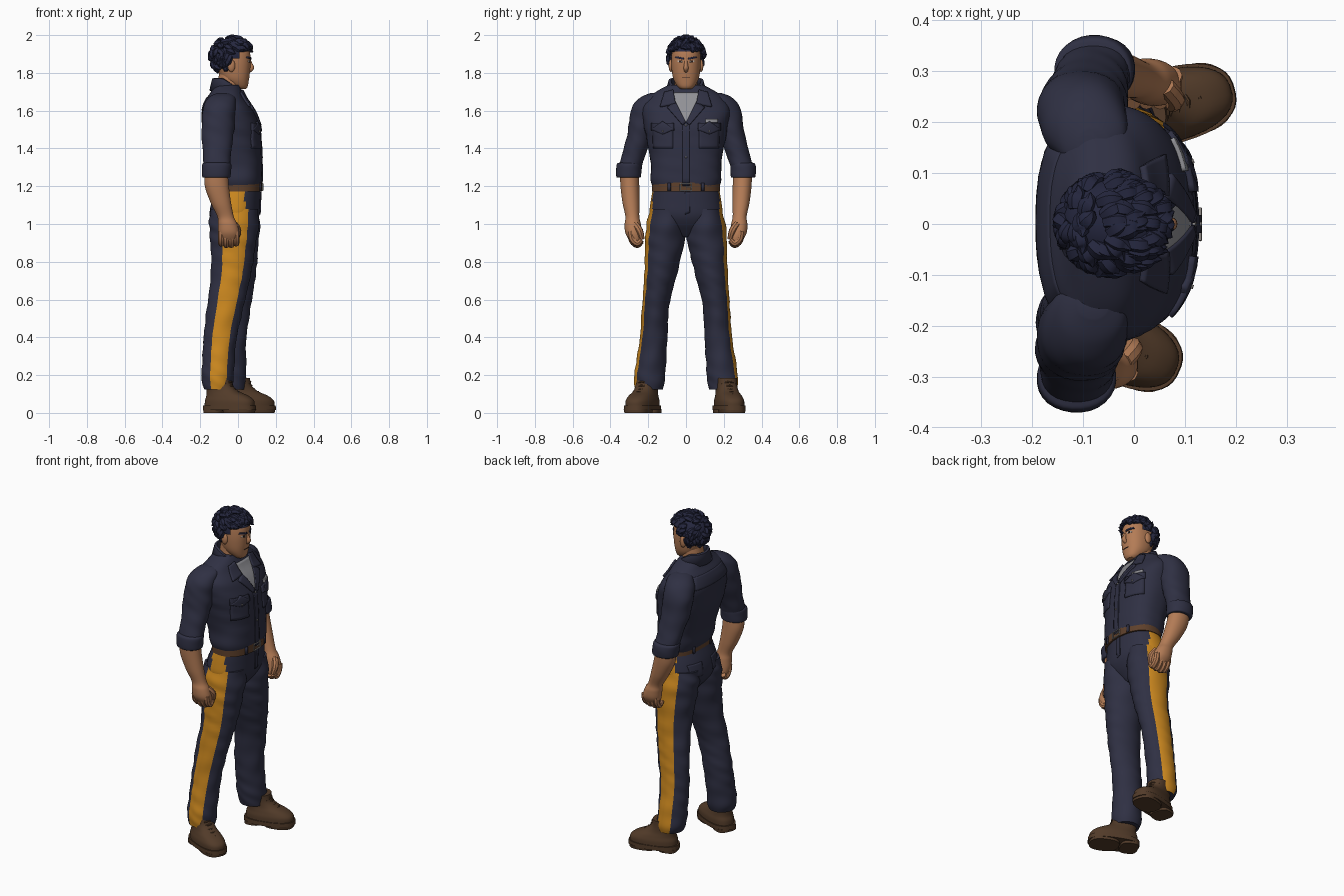
import bpy, bmesh, math, random
from mathutils import Vector
from mathutils.bvhtree import BVHTree

random.seed(4)
old = bpy.data.objects.get("Cube")
if old:
    bpy.data.objects.remove(old)
made = []


def material(name, code):
    srgb = [int(code[i:i + 2], 16) / 255 for i in (0, 2, 4)]
    col = [c / 12.92 if c < .04045 else ((c + .055) / 1.055) ** 2.4 for c in srgb] + [1]
    m = bpy.data.materials.new(name)
    m.use_nodes = True
    m.diffuse_color = col
    node = next(n for n in m.node_tree.nodes if n.type == 'BSDF_PRINCIPLED')
    node.inputs["Base Color"].default_value = col
    node.inputs["Roughness"].default_value = .8
    return m


NAVY = material("navy cloth", "2F3043")
HAIR = material("blue black hair", "25273F")
SKIN = material("skin", "B47C56")
BOOT = material("boot brown", "523B29")
BELT = material("belt leather", "5E402B")
GOLD = material("stripe gold", "CC881F")
GREY = material("grey undershirt", "919196")
METAL = material("metal", "8C8884")
WHITE = material("eye white", "C8BEB4")
DARK = material("dark line", "30221F")


def add(name, bm, mats):
    me = bpy.data.meshes.new(name)
    bm.to_mesh(me)
    bm.free()
    for m in mats:
        me.materials.append(m)
    ob = bpy.data.objects.new(name, me)
    bpy.context.collection.objects.link(ob)
    made.append(ob)
    return ob


def spline(pts, sub):
    """Catmull-Rom through tuples of any length."""
    out = []
    for i in range(len(pts) - 1):
        a, b, c, d = (pts[max(0, min(len(pts) - 1, i + k))] for k in (-1, 0, 1, 2))
        for j in range(sub):
            t = j / sub
            out.append([.5 * (2 * q + (r - p) * t + (2 * p - 5 * q + 4 * r - s) * t * t
                              + (3 * q - p - 3 * r + s) * t ** 3) for p, q, r, s in zip(a, b, c, d)])
    return out + [list(pts[-1])]


def loft(name, rings, mats, segs=32, p=2.2, sub=5, fold=0, rule=None):
    """Skin over level rings (x, y, z, rx, ry); fold adds cloth creases."""
    bm = bmesh.new()
    rows = []
    for x, y, z, rx, ry in spline(rings, sub):
        row = []
        for k in range(segs):
            a = math.tau * (k + .5) / segs
            c, s = math.cos(a), math.sin(a)
            w = 1 + fold * math.sin(58 * z + 2.5 * math.sin(a + 9 * z)) * math.sin(2 * a + 13 * z + 1)
            row.append(bm.verts.new((x + w * rx * math.copysign(abs(c) ** (2 / p), c),
                                     y + w * ry * math.copysign(abs(s) ** (2 / p), s), z)))
        rows.append(row)
    for r0, r1 in zip(rows, rows[1:]):
        for k in range(segs):
            f = bm.faces.new((r0[k], r0[(k + 1) % segs], r1[(k + 1) % segs], r1[k]))
            if rule:
                f.material_index = rule(math.tau * (k + 1) / segs, f.calc_center_median())
    bm.faces.new(rows[0])
    bm.faces.new(rows[-1])
    bmesh.ops.recalc_face_normals(bm, faces=bm.faces)
    return add(name, bm, mats)


def tubes(name, paths, mat, sides=2, sub=3):
    """Round strands through points (x, y, z, radius)."""
    cu = bpy.data.curves.new(name, 'CURVE')
    cu.dimensions, cu.bevel_depth, cu.bevel_resolution, cu.use_fill_caps = '3D', 1, sides, True
    for path in paths:
        pts = spline(path, sub)
        sp = cu.splines.new('POLY')
        sp.points.add(len(pts) - 1)
        for q, v in zip(sp.points, pts):
            q.co, q.radius = (*v[:3], 1), max(v[3], .0005)
    tmp = bpy.data.objects.new(name, cu)
    bpy.context.collection.objects.link(tmp)
    me = bpy.data.meshes.new_from_object(tmp.evaluated_get(bpy.context.evaluated_depsgraph_get()))
    bpy.data.objects.remove(tmp)
    bm = bmesh.new()
    bm.from_mesh(me)
    return add(name, bm, [mat])


def ball(name, loc, size, mat):
    bm = bmesh.new()
    bmesh.ops.create_uvsphere(bm, u_segments=20, v_segments=12, radius=1)
    for v in bm.verts:
        v.co = Vector(loc) + v.co * Vector(size)
    return add(name, bm, [mat])


def plate(name, tree, quad, lift, mat, side=1, n=8):
    """Thin patch with (y, z) corners, laid on a body from front or back."""
    bm = bmesh.new()
    a, b, c, d = (Vector(q) for q in quad)
    grid, x = [], 0
    for i in range(n + 1):
        for j in range(n + 1):
            u, v = i / n, j / n
            q = a.lerp(b, u).lerp(d.lerp(c, u), v)
            hit = tree.ray_cast(Vector((side, q.x, q.y)), Vector((-side, 0, 0)))[0]
            x = hit.x if hit else x
            grid.append(bm.verts.new((x + side * lift, q.x, q.y)))
    for i in range(n):
        for j in range(n):
            k = i * (n + 1) + j
            f = bm.faces.new((grid[k], grid[k + 1], grid[k + n + 2], grid[k + n + 1]))
            f.normal_update()
            if f.normal.x * side < 0:
                f.normal_flip()
    ob = add(name, bm, [mat])
    sol = ob.modifiers.new("thickness", 'SOLIDIFY')
    sol.thickness, sol.offset = lift + .003, -1


def tree_of(ob):
    return BVHTree.FromPolygons([v.co for v in ob.data.vertices], [p.vertices[:] for p in ob.data.polygons])


# Shirt body, neck and head
shirt = loft("shirt_body", [(.005, 0, 1.195, .118, .175), (0, 0, 1.24, .128, .187), (-.008, 0, 1.32, .134, .187),
             (-.028, 0, 1.43, .15, .205), (-.041, 0, 1.53, .152, .225), (-.056, 0, 1.61, .133, .232),
             (-.064, 0, 1.665, .104, .2), (-.06, 0, 1.70, .083, .158), (-.058, 0, 1.735, .066, .095)],
             [NAVY], 48, 2.45, fold=.012)
loft("neck", [(-.06, 0, 1.66, .066, .068), (-.05, 0, 1.73, .06, .062), (-.045, 0, 1.8, .055, .06)], [SKIN])
head = loft("head", [(.016, 0, 1.715, .026, .028), (.006, 0, 1.73, .046, .046), (-.012, 0, 1.765, .07, .066),
            (-.022, 0, 1.81, .086, .075), (-.029, 0, 1.865, .096, .078), (-.03, 0, 1.92, .09, .072),
            (-.03, 0, 1.95, .06, .05), (-.03, 0, 1.965, .02, .02)], [SKIN], 40, 2.25)
tubes("nose", [[(.058, 0, 1.872, .008), (.067, 0, 1.845, .01), (.073, 0, 1.826, .013), (.058, 0, 1.81, .01)]], SKIN, 4)
face, body = tree_of(head), tree_of(shirt)
plate("mouth", face, [(-.022, 1.772), (.022, 1.772), (.02, 1.776), (-.02, 1.776)], .002, DARK)
for s, tag in ((1, "left"), (-1, "right")):
    ball(tag + "_ear", (-.035, s * .08, 1.838), (.02, .012, .033), SKIN)
    plate(tag + "_eye", face, [(s * .018, 1.856), (s * .046, 1.857), (s * .045, 1.865), (s * .02, 1.864)], .002, WHITE)
    plate(tag + "_iris", face, [(s * .026, 1.855), (s * .037, 1.855), (s * .037, 1.866), (s * .026, 1.866)], .004, DARK)
    plate(tag + "_brow", face, [(s * .012, 1.87), (s * .058, 1.879), (s * .054, 1.888), (s * .012, 1.88)], .006, HAIR)

# Hair: cap with the face opened, covered in loose curved locks
centre, size = Vector((-.033, 0, 1.888)), Vector((.108, .091, .097))


def bare(p):
    return (p.x > .015 and p.z < 1.91) or (p.x > -.05 and p.z < 1.865) or p.z < 1.8


bm = bmesh.new()
bmesh.ops.create_uvsphere(bm, u_segments=32, v_segments=24, radius=1)
for v in bm.verts:
    v.co = centre + v.co * size
bmesh.ops.delete(bm, geom=[v for v in bm.verts if bare(v.co)], context='VERTS')
add("hair_cap", bm, [HAIR])
locks = []
while len(locks) < 120:
    d = Vector([random.gauss(0, 1) for _ in range(3)]).normalized()
    t = Vector((.7 if d.z > .3 else -.2, random.uniform(-.8, .8), -.5))
    t = (t - t.dot(d) * d).normalized()
    tip = random.uniform(1.08, 1.19)
    path = []
    for step, lift, r in ((0, .95, .014), (.2, 1.02, .018), (.36, 1.05, .013), (.48, tip, .001)):
        path.append((*(centre + (d + t * step).normalized() * size * lift), r))
    if not any(bare(Vector(q[:3])) or q[2] > 1.994 for q in path):
        locks.append(path)
tubes("hair_locks", locks, HAIR, 1)

# Open neck, collar, front strip and pockets
plate("undershirt", body, [(-.08, 1.695), (.08, 1.695), (.004, 1.54), (-.004, 1.54)], .005, GREY, n=12)
plate("front_strip", body, [(-.018, 1.2), (.018, 1.2), (.018, 1.54), (-.018, 1.54)], .005, NAVY)
bm = bmesh.new()
rows = []
for r, z in ((.062, 1.73), (.068, 1.768), (.074, 1.766), (.088, 1.705)):
    row = []
    for k in range(25):
        a = math.radians(52 + 256 * k / 24)
        drop = .045 * max(0, math.cos(a) + .35)
        row.append(bm.verts.new((-.058 + r * math.cos(a), r * 1.2 * math.sin(a), z - drop)))
    rows.append(row)
for r0, r1 in zip(rows, rows[1:]):
    for k in range(24):
        bm.faces.new((r0[k], r0[k + 1], r1[k + 1], r1[k]))
collar = add("collar", bm, [NAVY])
collar.modifiers.new("thickness", 'SOLIDIFY').thickness = .006
for s, tag in ((1, "left"), (-1, "right")):
    plate(tag + "_collar_point", body, [(s * .068, 1.712), (s * .115, 1.70), (s * .138, 1.625), (s * .055, 1.64)], .014, NAVY)
    plate(tag + "_lapel", body, [(s * .056, 1.65), (s * .1, 1.62), (s * .018, 1.525), (s * .002, 1.54)], .012, NAVY)
    plate(tag + "_pocket", body, [(s * .07, 1.4), (s * .175, 1.4), (s * .18, 1.53), (s * .068, 1.53)], .007, NAVY)
    plate(tag + "_pocket_flap", body, [(s * .064, 1.5), (s * .124, 1.475), (s * .184, 1.5), (s * .124, 1.545)], .013, NAVY)
    plate(tag + "_flap_top", body, [(s * .064, 1.495), (s * .184, 1.495), (s * .184, 1.535), (s * .064, 1.535)], .012, NAVY)
    plate(tag + "_flap_button", body, [(s * .12, 1.487), (s * .128, 1.487), (s * .128, 1.495), (s * .12, 1.495)], .017, METAL, n=1)
plate("name_tag", body, [(.105, 1.538), (.17, 1.538), (.17, 1.556), (.105, 1.556)], .009, GREY)
for z in (1.35, 1.52):
    plate("shirt_button", body, [(-.004, z), (.004, z), (.004, z + .008), (-.004, z + .008)], .009, METAL, n=1)
plate("back_yoke", body, [(-.19, 1.6), (.19, 1.6), (.15, 1.67), (-.15, 1.67)], .003, NAVY, -1)

# Belt, buckle and hips
loft("belt", [(.006, 0, 1.172, .122, .181), (.006, 0, 1.22, .122, .181)], [BELT], 48, 2.3, 1)
tubes("buckle", [[(.13, y, z, .004) for y, z in ((-.03, 1.177), (.03, 1.177), (.03, 1.215), (-.03, 1.215), (-.03, 1.177))],
                 [(.131, 0, 1.196, .003), (.131, .03, 1.196, .003)]], METAL, sub=1)
hips = loft("trouser_hips", [(.004, 0, 1.19, .116, .174), (-.01, 0, 1.12, .128, .187), (-.018, 0, 1.05, .132, .192),
            (-.022, 0, 1.0, .115, .16), (-.022, 0, .96, .085, .1), (-.022, 0, .93, .06, .03)], [NAVY, GOLD], 56, 2.2,
            rule=lambda a, c: int(abs(c.x + .008) < .045 and abs(c.y) > .13 and c.z > 1.0))
seat = tree_of(hips)
plate("fly", seat, [(-.005, 1.05), (.02, 1.06), (.022, 1.17), (-.005, 1.17)], .005, NAVY)
belt_tree = tree_of(bpy.data.objects["belt"])
for s, tag in ((1, "left"), (-1, "right")):
    plate(tag + "_back_pocket", seat, [(s * .05, 1.04), (s * .13, 1.04), (s * .14, 1.12), (s * .045, 1.12)], .004, NAVY, -1)
    for y, side in ((.09, 1), (.08, -1)):
        plate(tag + "_belt_loop", belt_tree, [(s * y - .008, 1.174), (s * y + .008, 1.174),
              (s * y + .008, 1.218), (s * y - .008, 1.218)], .006, NAVY, side, 2)

# Limbs; the left leg and forearm are a little ahead of the right
for s, tag in ((1, "left"), (-1, "right")):
    def striped(a, c):
        off = (a - s * math.radians(87) + math.pi) % math.tau - math.pi
        return int(abs(off) < math.radians(33))

    def ahead(z):
        return .14 * max(0, 1.55 - z) if s > 0 else 0

    legs = [(-.018, .1, 1.08, .126, .09), (-.022, .104, 1.0, .131, .104), (-.025, .11, .92, .123, .106),
            (-.035, .132, .75, .107, .088), (-.066, .16, .57, .097, .072), (-.094, .171, .4, .088, .073),
            (-.105, .187, .25, .085, .08), (-.108, .194, .17, .084, .082), (-.106, .196, .125, .073, .074)]
    legs = [(x + (.075 * (1.08 - z) if s > 0 else 0), s * y, z, rx, ry) for x, y, z, rx, ry in legs]
    loft(tag + "_trouser_leg", legs, [NAVY, GOLD], 56, 1.95, 8, .03, striped)

    def limb(part, rings, mat, fold=0):
        loft(tag + part, [(x + ahead(z), s * y, z, a, b) for x, y, z, a, b in rings], [mat], 28, 2.1, 6, fold)

    limb("_sleeve", [(-.08, .155, 1.694, .03, .03), (-.085, .172, 1.674, .066, .064), (-.095, .197, 1.635, .083, .08),
                     (-.103, .22, 1.57, .087, .078), (-.108, .241, 1.48, .085, .069), (-.111, .272, 1.38, .075, .063),
                     (-.113, .3, 1.29, .07, .06)], NAVY, .03)
    limb("_cuff", [(-.114, .302, 1.245, .062, .054), (-.114, .303, 1.25, .075, .065), (-.114, .303, 1.285, .078, .068),
                   (-.113, .3, 1.318, .076, .066), (-.113, .298, 1.325, .062, .054)], NAVY, .015)
    limb("_forearm", [(-.114, .3, 1.28, .06, .05), (-.112, .297, 1.2, .064, .05), (-.09, .291, 1.11, .054, .045),
                      (-.066, .284, 1.04, .044, .037), (-.055, .282, 1.0, .051, .043), (-.049, .278, .955, .056, .044),
                      (-.047, .268, .92, .05, .036), (-.047, .262, .9, .04, .022)], SKIN)
    fingers = [[(x + ahead(.93), s * y, z + abs(x + .05) * .3, r) for y, z, r in
                ((.292, .95, .018), (.285, .91, .018), (.258, .885, .017), (.236, .905, .014))]
               for x in (-.088, -.062, -.036, -.01)]
    thumb = [(x + ahead(.96), s * y, z, r) for x, y, z, r in
             ((-.02, .27, 1.0, .018), (.0, .245, .965, .018), (-.008, .232, .92, .013))]
    tubes(tag + "_fingers", fingers + [thumb], SKIN)

    # Boots: sole, tread blocks, upper and laces
    start = len(made)
    loft(tag + "_sole", [(0, 0, .014, .147, .075), (0, 0, .04, .145, .075)], [BOOT], 40, 2.6, 1)
    loft(tag + "_heel_block", [(-.088, 0, 0, .052, .06), (-.088, 0, .02, .052, .062)], [BOOT], 24, 3, 1)
    loft(tag + "_fore_block", [(.055, 0, 0, .084, .066), (.055, 0, .02, .086, .07)], [BOOT], 32, 2.6, 1)
    loft(tag + "_boot_upper", [(.001, 0, .035, .139, .071), (0, 0, .065, .136, .07), (-.012, 0, .09, .117, .063),
         (-.04, 0, .115, .088, .056), (-.058, 0, .145, .072, .055), (-.062, 0, .185, .066, .056)], [BOOT], 36, 2.4)
    tubes(tag + "_laces", [[(x - .02, -.04, z - .012, .004), (x, 0, z, .005), (x - .02, .04, z - .012, .004)]
          for x, z in ((.075, .099), (.052, .112), (.032, .126), (.016, .145), (.01, .165))], BOOT)
    for ob in made[start:]:
        ob.location = (.056, .228, 0) if s > 0 else (-.045, -.23, 0)
        ob.rotation_euler.z = math.radians(15 if s > 0 else -24)

# Smooth shading with crisp edges
bpy.ops.object.select_all(action='DESELECT')
for ob in made:
    ob.select_set(True)
bpy.context.view_layer.objects.active = made[0]
bpy.ops.object.shade_smooth_by_angle(angle=math.radians(40))
